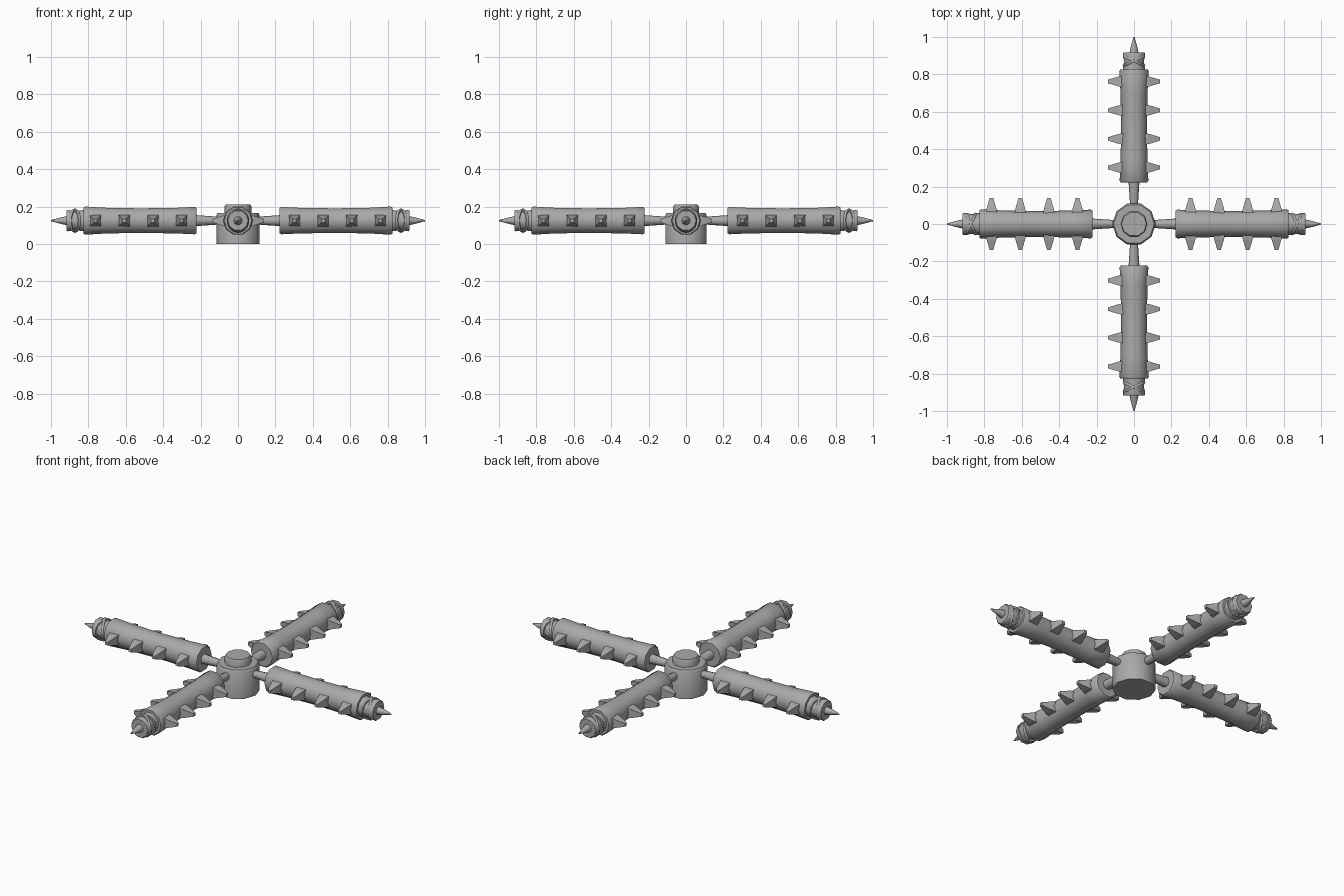
import bpy, bmesh, math
from mathutils import Matrix, Vector

if "Cube" in bpy.data.objects:
    bpy.data.objects.remove(bpy.data.objects["Cube"])

mat = bpy.data.materials.new("plain grey")
mat.diffuse_color = (0.4, 0.4, 0.4, 1)
mat.use_nodes = True
mat.node_tree.nodes["Principled BSDF"].inputs["Base Color"].default_value = mat.diffuse_color
ZC = 0.125  # arm axis height


def finish(name, bm, matrix, smooth=None):
    bmesh.ops.recalc_face_normals(bm, faces=bm.faces)
    me = bpy.data.meshes.new(name)
    bm.to_mesh(me)
    bm.free()
    me.materials.append(mat)
    me.transform(matrix)
    ob = bpy.data.objects.new(name, me)
    bpy.context.collection.objects.link(ob)
    if smooth:
        bpy.ops.object.select_all(action='DESELECT')
        ob.select_set(True)
        bpy.context.view_layer.objects.active = ob
        bpy.ops.object.shade_smooth_by_angle(angle=math.radians(smooth))


def lathe(name, profile, sides, matrix=Matrix(), smooth=None, turn=0.0):
    """Closed solid of revolution about local z; profile = (radius, height)."""
    bm = bmesh.new()
    rings = [[bm.verts.new((r * math.cos(turn + math.tau * i / sides),
                            r * math.sin(turn + math.tau * i / sides), h))
              for i in range(sides)] for r, h in profile]
    for a, b in zip(rings, rings[1:]):
        for i in range(sides):
            j = (i + 1) % sides
            bm.faces.new((a[i], a[j], b[j], b[i]))
    bm.faces.new(rings[0][::-1])
    bm.faces.new(rings[-1])
    finish(name, bm, matrix, smooth)


def torus(name, R, r, matrix, n=16, m=6):
    bm = bmesh.new()
    g = [[bm.verts.new(((R + r * math.cos(math.tau * k / m)) * math.cos(math.tau * i / n),
                        (R + r * math.cos(math.tau * k / m)) * math.sin(math.tau * i / n),
                        r * math.sin(math.tau * k / m))) for k in range(m)] for i in range(n)]
    for i in range(n):
        for k in range(m):
            i2, k2 = (i + 1) % n, (k + 1) % m
            bm.faces.new((g[i][k], g[i2][k], g[i2][k2], g[i][k2]))
    finish(name, bm, matrix, 60)


# central hub and its cap
lathe("hub", [(0.116, 0), (0.116, 0.155), (0.108, 0.167), (0.085, 0.167)], 10, smooth=40)
lathe("hub_cap", [(0.072, 0.15), (0.072, 0.2), (0.066, 0.21)], 10, smooth=40)

ALONG = Matrix.Rotation(math.pi / 2, 4, 'Y')  # local z -> +x
for k, side in enumerate(("right", "back", "left", "front")):
    arm = Matrix.Rotation(k * math.pi / 2, 4, 'Z') @ Matrix.Translation((0, 0, ZC))
    axis = arm @ ALONG
    # thin rod between hub and log
    lathe(side + "_rod", [(0.02, 0.09), (0.031, 0.25)], 8, axis, 50)
    # log with flared ends
    lathe(side + "_log", [(0.07, 0.222), (0.077, 0.23), (0.072, 0.33), (0.069, 0.52),
                          (0.072, 0.7), (0.079, 0.815), (0.074, 0.825)], 10, axis, 50,
          math.pi / 10)
    # narrow end stub
    lathe(side + "_stub", [(0.062, 0.81), (0.053, 0.87), (0.06, 0.91), (0.054, 0.918)],
          10, axis, 50, math.pi / 10)
    # crossed rope wraps
    for s in (-1, 1):
        torus(side + "_rope", 0.058, 0.008,
              arm @ Matrix.Translation((0.872, 0, 0)) @ Matrix.Rotation(s * 0.42, 4, 'Z') @ ALONG)
    # pointed tip
    lathe(side + "_tip", [(0.027, 0.9), (0.018, 0.945), (0.003, 1.0)], 8, axis, 50)
    # side spikes, square and tapered
    for s in (-1, 1):
        for x in (0.302, 0.455, 0.608, 0.762):
            m = arm @ Matrix.Translation((x, 0, 0)) @ Matrix.Rotation(-s * math.pi / 2, 4, 'X')
            lathe(side + "_spike", [(0.044, 0.055), (0.036, 0.085), (0.013, 0.14)], 4, m,
                  None, math.pi / 4)
